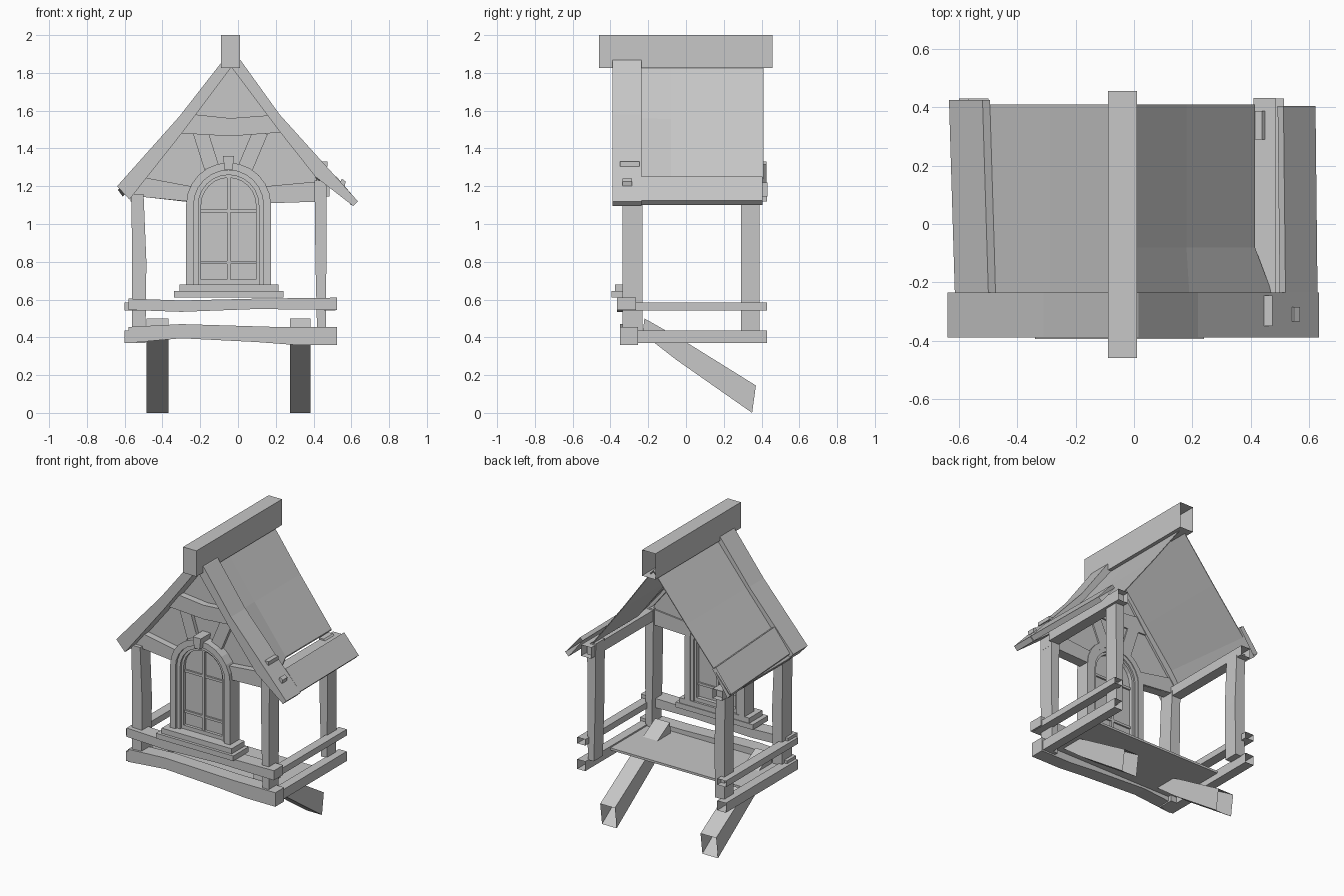
import bpy, bmesh, math
from mathutils import Vector

cube = bpy.data.objects.get("Cube")
if cube:
    bpy.data.objects.remove(cube)

mat = bpy.data.materials.new("plain_grey")
mat.use_nodes = True
GREY = (0.57, 0.57, 0.57, 1)
mat.diffuse_color = GREY
mat.node_tree.nodes["Principled BSDF"].inputs["Base Color"].default_value = GREY


def prism(name, pts, a, b, axis="y", open_back=False, far=None):
    """Extrude an outline along y (points are x, z) or x (points are y, z).
    far gives a different outline for the second end."""
    place = (lambda p, d: (p[0], d, p[1])) if axis == "y" else (lambda p, d: (d, p[0], p[1]))
    bm = bmesh.new()
    ends = [[bm.verts.new(place(p, d)) for p in outline] for outline, d in ((pts, a), (far or pts, b))]
    n = len(pts)
    for loop in ends:
        bm.faces.new(loop)
    for i in range(n):
        j = (i + 1) % n
        bm.faces.new((ends[0][i], ends[0][j], ends[1][j], ends[1][i]))
    bmesh.ops.recalc_face_normals(bm, faces=bm.faces)
    if open_back:
        back = [f for f in bm.faces if f.normal.y > 0.9]
        bmesh.ops.delete(bm, geom=back, context="FACES")
    mesh = bpy.data.meshes.new(name)
    bm.to_mesh(mesh)
    bm.free()
    mesh.materials.append(mat)
    obj = bpy.data.objects.new(name, mesh)
    bpy.context.collection.objects.link(obj)


def box(name, x0, x1, y0, y1, z0, z1, open_back=False):
    prism(name, [(x0, z0), (x1, z0), (x1, z1), (x0, z1)], y0, y1, "y", open_back)


def strip(name, p, q, width, y0, y1):
    """Straight board on the gable between two points."""
    p, q = Vector(p), Vector(q)
    d = (q - p).normalized()
    s = Vector((-d.y, d.x)) * width / 2
    prism(name, [p + s, q + s, q - s, p - s], y0, y1)


def shifted(pts, dx, dz):
    return [(x + dx, z + dz) for x, z in pts]


def sheet(name, line, y0, y1, far=None):
    """Thin roof slope along a line of points."""
    thick = lambda pts: pts + shifted(pts, 0, -0.008)[::-1]
    prism(name, thick(line), y0, y1, far=thick(far or line))


# Window outline helpers
CX, SPRING, STEPS = -0.05, 1.1, 12


def arch(r, bottom):
    curve = [(CX - r * math.cos(math.pi * i / STEPS), SPRING + r * math.sin(math.pi * i / STEPS))
             for i in range(STEPS + 1)]
    return [(CX - r, bottom)] + curve + [(CX + r, bottom)]


def arch_frame(name, r_out, r_in, y0, y1, bottom=0.68):
    prism(name, arch(r_out, bottom) + arch(r_in, bottom)[::-1], y0, y1)


# Ridge beam
box("ridge_beam", -0.09, 0.01, -0.46, 0.457, 1.825, 2.0, True)

# Barge boards, with a slight bend
prism("left_barge_board", [(-0.035, 1.9), (-0.08, 1.865), (-0.31, 1.57), (-0.64, 1.2),
                           (-0.575, 1.13), (-0.29, 1.49), (-0.035, 1.83)], -0.39, -0.235)
prism("right_barge_board", [(-0.035, 1.9), (0.015, 1.865), (0.22, 1.58), (0.635, 1.12),
                            (0.61, 1.095), (0.41, 1.25), (0.22, 1.49), (-0.035, 1.83)], -0.39, -0.235)

# Thin roof slopes, the right one steeper and flaring at the front
sheet("left_roof", [(-0.04, 1.86), (-0.29, 1.555), (-0.615, 1.17)], -0.24, 0.41)
main = [(-0.04, 1.86), (0.18, 1.555), (0.415, 1.245)]
flare = [(-0.04, 1.86), (0.19, 1.56), (0.475, 1.215)]
sheet("right_roof", main, -0.08, 0.41)
sheet("right_roof_flare", flare, -0.24, -0.08, main)

# Eave boards
left_eave = [(-0.475, 1.335), (-0.5, 1.35), (-0.615, 1.2), (-0.59, 1.165)]
prism("left_eave_board", left_eave, -0.235, 0.425, "y", True, shifted(left_eave, -0.02, -0.02))
right_eave = [(0.5, 1.235), (0.52, 1.252), (0.63, 1.125), (0.605, 1.1)]
prism("right_eave_board", right_eave, -0.235, 0.405, "y", True, shifted(right_eave, -0.007, 0))

# Wall plates on top of the posts
box("left_wall_plate", -0.57, -0.5, -0.3, 0.43, 1.12, 1.185, True)
box("right_wall_plate", 0.41, 0.485, -0.235, 0.432, 1.145, 1.22, True)

# Gable wall, notched round the window
notch = arch(0.2, 1.115)
prism("gable_wall", [(-0.035, 1.84), (-0.29, 1.51), (-0.56, 1.15)] + notch
      + [(0.47, 1.12), (0.41, 1.25), (0.21, 1.51)], -0.265, -0.25)

# Gable timbers
prism("collar_beam", [(-0.3, 1.48), (-0.04, 1.465), (0.23, 1.485), (0.16, 1.575),
                      (-0.04, 1.56), (-0.23, 1.58)], -0.31, -0.24)
prism("left_tie_beam", [(-0.57, 1.15), (-0.27, 1.12), (-0.25, 1.2), (-0.49, 1.245)], -0.31, -0.24)
prism("right_tie_beam", [(0.17, 1.11), (0.47, 1.12), (0.42, 1.225), (0.15, 1.2)], -0.31, -0.24)
for side, word in ((-1, "left"), (1, "right")):
    strip(word + "_brace", (-0.04 + side * 0.16, 1.49), (-0.05 + side * 0.09, 1.3), 0.08, -0.29, -0.24)

# Peg ends showing through the right barge board
box("upper_peg", 0.43, 0.475, -0.35, -0.245, 1.305, 1.33)
prism("lower_peg", [(0.53, 1.2), (0.565, 1.2), (0.57, 1.225), (0.55, 1.24)], -0.335, -0.285)

# Arched window
arch_frame("window_outer_frame", 0.225, 0.185, -0.335, -0.235)
arch_frame("window_middle_frame", 0.186, 0.16, -0.32, -0.24)
arch_frame("window_inner_frame", 0.161, 0.145, -0.305, -0.25)
prism("window_pane", arch(0.15, 0.69), -0.285, -0.276)
box("window_mullion", CX - 0.009, CX + 0.009, -0.3, -0.262, 0.68, 1.25)
for z in (0.795, 1.07):
    box("window_crossbar", CX - 0.148, CX + 0.148, -0.297, -0.265, z - 0.008, z + 0.008)
box("window_bottom_rail", CX - 0.16, CX + 0.16, -0.305, -0.25, 0.675, 0.705)
prism("keystone", [(-0.07, 1.285), (-0.03, 1.285), (-0.02, 1.36), (-0.08, 1.36)], -0.37, -0.235)
box("upper_sill", -0.31, 0.215, -0.375, -0.235, 0.645, 0.68)
box("lower_sill", -0.34, 0.24, -0.394, -0.23, 0.61, 0.645)

# Corner posts
for y0, y1, word, bottom in ((-0.335, -0.23, "front", 0.37), (0.29, 0.388, "back", 0.43)):
    prism(word + "_left_post", [(-0.56, bottom), (-0.49, bottom), (-0.485, 0.8), (-0.5, 1.16),
                                (-0.565, 1.16), (-0.56, 0.8)], y0, y1)
    prism(word + "_right_post", [(0.42, bottom), (0.465, bottom), (0.47, 1.2), (0.44, 1.23),
                                 (0.405, 1.23), (0.41, 0.8)], y0, y1)

# Front rails, slightly warped
prism("front_lower_rail", [(-0.58, 0.37), (-0.3, 0.395), (0.1, 0.375), (0.3, 0.36), (0.525, 0.36),
                           (0.525, 0.455), (0.2, 0.455), (-0.3, 0.47), (-0.58, 0.455)], -0.35, -0.255)
prism("front_upper_rail", [(-0.58, 0.545), (-0.3, 0.535), (0.1, 0.55), (0.525, 0.545),
                           (0.525, 0.61), (0.1, 0.605), (-0.3, 0.595), (-0.58, 0.605)], -0.365, -0.265)

# Side rails, open at the back
for x0, x1, word in ((-0.6, -0.535, "left"), (0.455, 0.515, "right")):
    box(word + "_lower_rail", x0, x1, -0.345, 0.43, 0.37, 0.435, True)
    box(word + "_upper_rail", x0, x1, -0.345, 0.43, 0.543, 0.585, True)

# Floor
box("floor", -0.55, 0.47, -0.3, 0.16, 0.41, 0.425)

# Slanted supports with hollow lower ends
profile = [(-0.22, 0.5), (-0.23, 0.42), (-0.05, 0.28), (0.35, 0), (0.37, 0.145), (0.0, 0.375)]
for x0, x1, word in ((-0.485, -0.368, "left"), (0.275, 0.385, "right")):
    prism(word + "_support", profile, x0, x1, "x", True)
